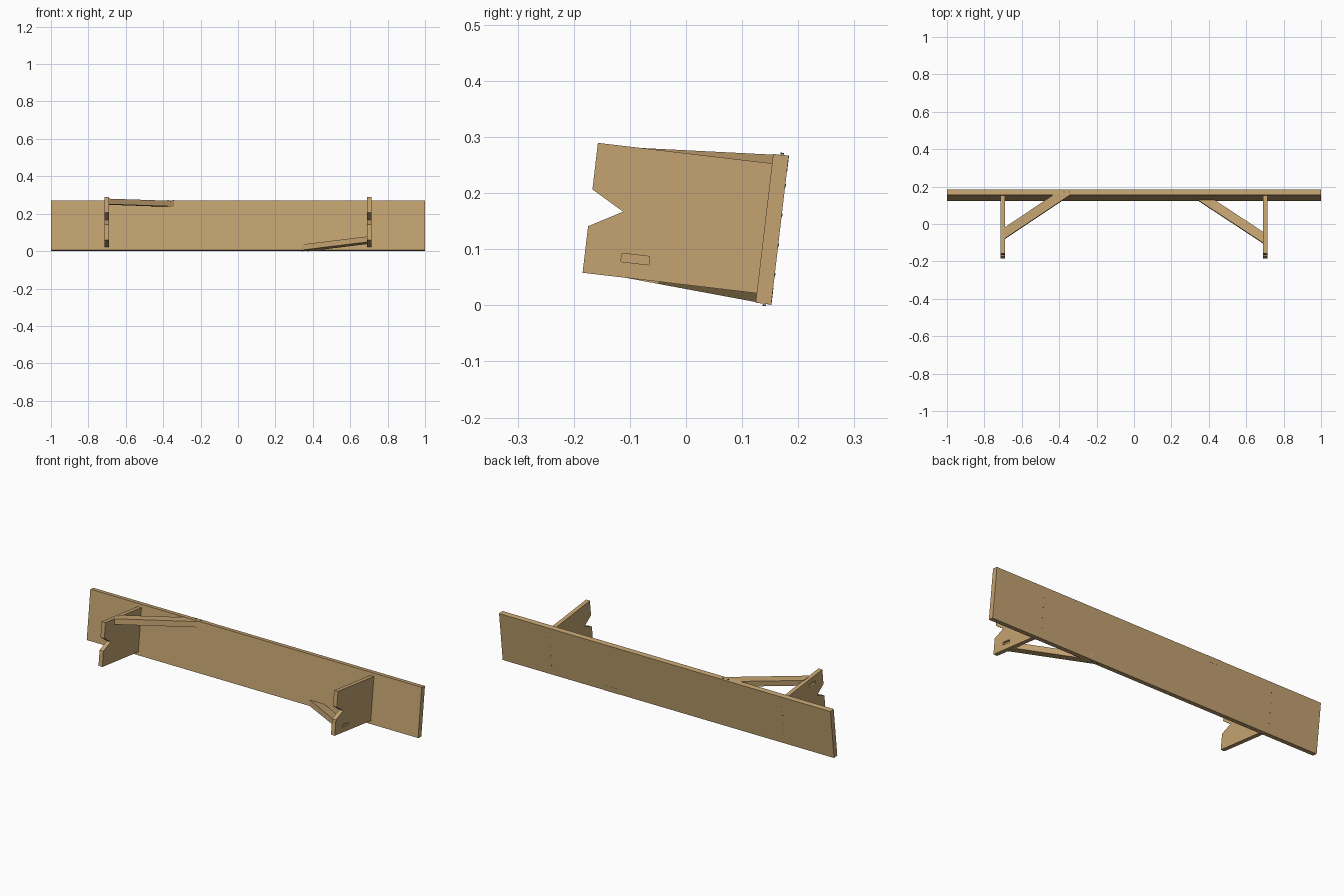
import bpy, bmesh, math
from mathutils import Matrix, Vector

if "Cube" in bpy.data.objects:
    bpy.data.objects.remove(bpy.data.objects["Cube"])

# Bench tipped on its side. Bench axes: x = length, v = width, u = up (seat top at u = 0)
T = math.radians(6.72)
V = Vector((0, math.sin(T), math.cos(T)))
U = Vector((0, math.cos(T), -math.sin(T)))
O = Vector((0, 0.1675, 0.134))

def material(name, rgb):
    m = bpy.data.materials.new(name)
    m.diffuse_color = (*rgb, 1)
    m.use_nodes = True
    m.node_tree.nodes["Principled BSDF"].inputs["Base Color"].default_value = m.diffuse_color
    return m

wood = material("tan_wood", (0.55, 0.365, 0.165))
iron = material("dark_nail", (0.10, 0.075, 0.045))

def place(x, v, u):
    return O + Vector((x, 0, 0)) + V * v + U * u

def loft(name, loop_a, loop_b, mat=wood):
    """Solid between two matching loops of (x, v, u) points."""
    bm = bmesh.new()
    a = [bm.verts.new(place(*p)) for p in loop_a]
    b = [bm.verts.new(place(*p)) for p in loop_b]
    n = len(a)
    bm.faces.new(a)
    bm.faces.new(b[::-1])
    for i in range(n):
        j = (i + 1) % n
        bm.faces.new((a[i], b[i], b[j], a[j]))
    bmesh.ops.recalc_face_normals(bm, faces=bm.faces)
    me = bpy.data.meshes.new(name)
    bm.to_mesh(me)
    bm.free()
    me.materials.append(mat)
    ob = bpy.data.objects.new(name, me)
    bpy.context.collection.objects.link(ob)
    return ob

def box(name, x0, x1, v0, v1, u0, u1):
    r = [(v0, u0), (v1, u0), (v1, u1), (v0, u1)]
    return loft(name, [(x0, *p) for p in r], [(x1, *p) for p in r])

def nail(name, x, v, u, axis):
    """Small round head, standing proud along u or v."""
    ring = [(0.003 * math.cos(k * math.pi / 4), 0.003 * math.sin(k * math.pi / 4)) for k in range(8)]
    def loop(d):
        if axis == "u":
            return [(x + p, v + q, u + d) for p, q in ring]
        return [(x + p, v + math.copysign(d, v), u + q) for p, q in ring]
    loft(name, loop(-0.004), loop(0.001), iron)

# seat plank
box("seat", -1, 1, -0.1335, 0.1335, -0.028, 0)

# leg outline with V notch at the foot
half = [(0.1165, -0.028), (0.1165, -0.3405), (0.033, -0.3405)]
outline = half + [(0, -0.2815)] + [(-v, u) for v, u in reversed(half)]

for side, s in (("left", -1), ("right", 1)):
    e = -s  # the brace sits on opposite edges at the two ends
    leg = loft(side + "_leg", [(s * 0.69, *p) for p in outline], [(s * 0.713, *p) for p in outline])

    # recessed slot in the outer face of the leg
    cutter = box(side + "_slot_cutter", s * 0.703, s * 0.73,
                 e * 0.0738, e * 0.0888, -0.275, -0.225)
    cutter.hide_render = True
    mod = leg.modifiers.new("slot", "BOOLEAN")
    mod.operation = "DIFFERENCE"
    mod.solver = "EXACT"
    mod.object = cutter
    dg = bpy.context.evaluated_depsgraph_get()
    mesh = bpy.data.meshes.new_from_object(leg.evaluated_get(dg))
    leg.modifiers.clear()
    leg.data = mesh
    bpy.data.objects.remove(cutter)

    # diagonal brace, flush with leg edge below and seat edge above
    prof = [(0.695, -0.2633), (0.30, 0.0005), (0.39, 0.0005), (0.695, -0.2033)]
    edge = lambda u: 0.1341 + u * 0.067
    loft(side + "_brace", [(s * x, e * edge(u), u) for x, u in prof],
         [(s * x, e * (edge(u) - 0.03), u) for x, u in prof])

    # nails through the seat into the leg
    for i, v in enumerate((-0.08, -0.027, 0.027, 0.08)):
        nail(f"{side}_leg_nail_{i}", s * 0.7015, v, 0, "u")
    # nails through the brace end into the seat edge
    for i, x in enumerate((0.345, 0.375)):
        nail(f"{side}_brace_nail_{i}", s * x, e * 0.1335, -0.012, "v")
